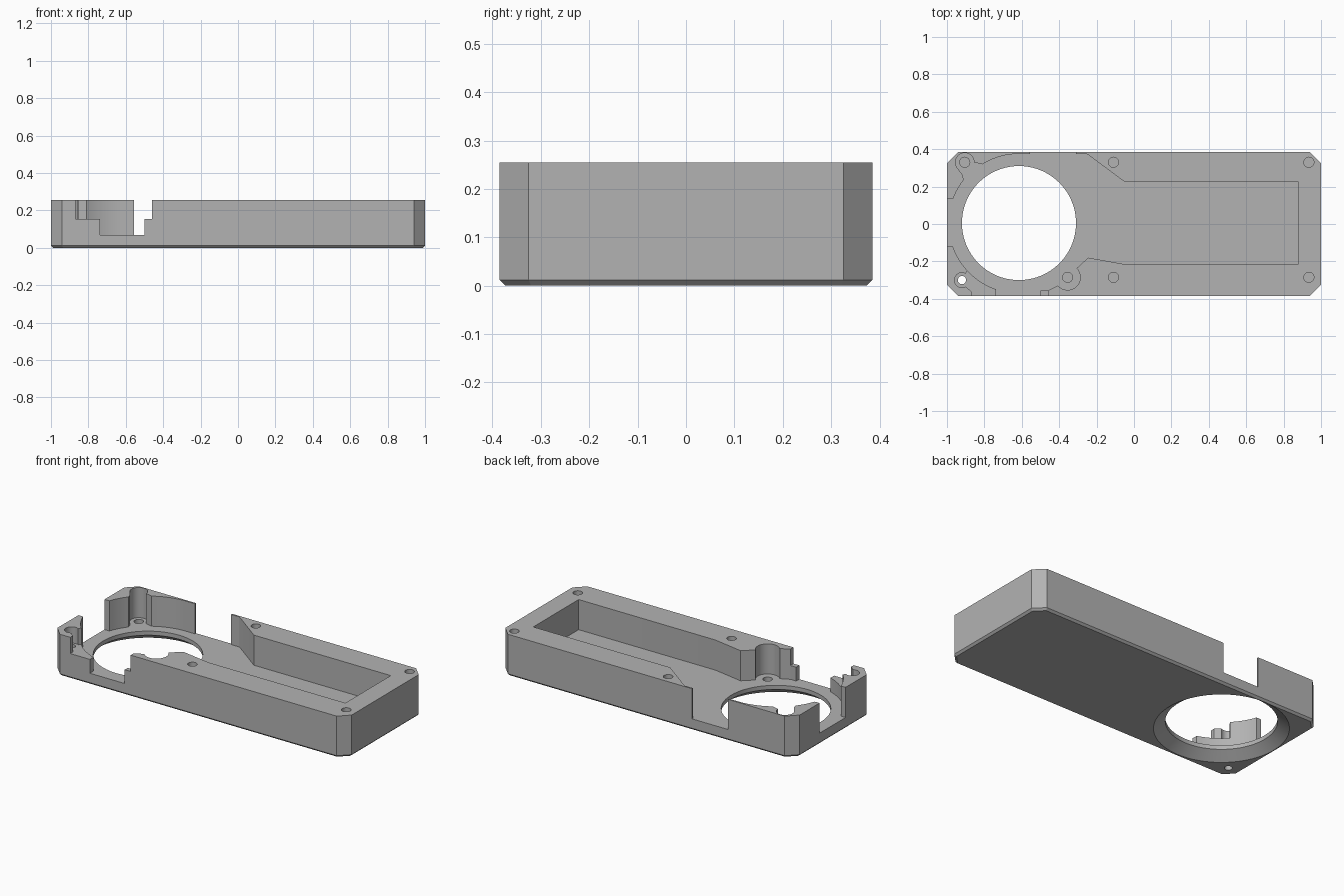
import bpy, bmesh
from math import cos, sin, radians

old = bpy.data.objects.get("Cube")
if old:
    bpy.data.objects.remove(old, do_unlink=True)

TOP, FLOOR, LEDGE = 0.255, 0.07, 0.155
RING = (-0.615, 0.005)          # centre of the round opening

grey = bpy.data.materials.new("mid_grey")
grey.use_nodes = True
grey.diffuse_color = (0.45, 0.45, 0.45, 1)
grey.node_tree.nodes["Principled BSDF"].inputs["Base Color"].default_value = grey.diffuse_color


def arc(centre, r, a0, a1, n=16):
    """Points along an arc, angles in degrees."""
    steps = [radians(a0 + (a1 - a0) * i / n) for i in range(n + 1)]
    return [(centre[0] + r * cos(a), centre[1] + r * sin(a)) for a in steps]


def circle(centre, r, n=32):
    return arc(centre, r, 0, 360, n)[:-1]


def loft(name, layers):
    """Solid through matching outlines, given as (z, points) from low to high."""
    bm = bmesh.new()
    rings = [[bm.verts.new((x, y, z)) for x, y in pts] for z, pts in layers]
    for low, high in zip(rings, rings[1:]):
        for i in range(len(low)):
            j = (i + 1) % len(low)
            bm.faces.new((low[i], low[j], high[j], high[i]))
    bm.faces.new(rings[0][::-1])
    bm.faces.new(rings[-1])
    bmesh.ops.recalc_face_normals(bm, faces=bm.faces)
    mesh = bpy.data.meshes.new(name)
    bm.to_mesh(mesh)
    bm.free()
    mesh.materials.append(grey)
    obj = bpy.data.objects.new(name, mesh)
    bpy.context.collection.objects.link(obj)
    return obj


def prism(name, pts, z0, z1):
    return loft(name, [(z0, pts), (z1, pts)])


def cut(body, cutter):
    mod = body.modifiers.new("cut", 'BOOLEAN')
    mod.operation, mod.solver, mod.object = 'DIFFERENCE', 'EXACT', cutter
    bpy.context.view_layer.objects.active = body
    bpy.ops.object.modifier_apply(modifier=mod.name)
    bpy.data.objects.remove(cutter, do_unlink=True)


def octagon(x, y, c):
    """Rectangle with clipped corners."""
    return [(x - c, -y), (x, c - y), (x, y - c), (x - c, y),
            (c - x, y), (-x, y - c), (-x, c - y), (c - x, -y)]


# Outer block with clipped corners and a small bevel round the underside
outer = octagon(1, 0.385, 0.06)
body = loft("housing_shell", [(0, octagon(0.988, 0.373, 0.053)), (0.012, outer), (TOP, outer)])

# Main cavity: front notch, screw relief, long pocket, rear gap, corner relief, side gap
cavity = [(-0.735, -0.5), (-0.5, -0.5), (-0.5, -0.355), (-0.46, -0.355)]
cavity += arc((-0.355, -0.285), 0.068, 220, 405)
cavity += [(-0.245, -0.18), (-0.05, -0.215), (0.88, -0.215), (0.88, 0.225), (-0.05, 0.225),
           (-0.245, 0.37), (-0.255, 0.375), (-0.31, 0.375), (-0.31, 0.5), (-0.555, 0.5), (-0.555, 0.375)]
cavity += arc(RING, 0.37, 92, 122, 10)
cavity += arc((-0.905, 0.33), 0.05, 0, 215)
cavity += [(-0.918, 0.265)] + arc(RING, 0.375, 142, 160, 6)
cavity += [(-1.1, 0.13), (-1.1, -0.12)] + arc(RING, 0.375, 199.5, 251, 16)
cut(body, prism("cavity_cutter", cavity, FLOOR, 0.4))

# Lower ledges on both sides of the front notch
corner_hole = (-0.92, -0.3)
ledge = arc(corner_hole, 0.04, 60, 300)
ledge += [(-0.87, -0.36), (-0.87, -0.5), (-0.7, -0.5), (-0.7, -0.25), (-0.88, -0.235)]
cut(body, prism("corner_ledge_cutter", ledge, LEDGE, 0.4))
step = [(-0.53, -0.5), (-0.46, -0.5), (-0.46, -0.34), (-0.53, -0.34)]
cut(body, prism("step_ledge_cutter", step, LEDGE, 0.4))

# Round opening, flared on the underside
flare, bore = circle(RING, 0.376, 96), circle(RING, 0.305, 96)
cut(body, loft("opening_cutter", [(-0.005, flare), (0.045, bore), (0.12, bore)]))

# Screw holes: blind in the rim and floor, one straight through the corner
for x, y, bottom in [(0.935, 0.33, 0.1), (0.935, -0.285, 0.1), (-0.11, 0.33, 0.1),
                     (-0.11, -0.285, 0.1), (-0.905, 0.33, 0.03), (-0.355, -0.285, 0.03)]:
    cut(body, prism("screw_hole_cutter", circle((x, y), 0.027), bottom, 0.4))
cut(body, prism("through_hole_cutter", circle(corner_hole, 0.022), -0.1, 0.4))

# Smooth curved walls, crisp edges
bpy.ops.object.select_all(action='DESELECT')
body.select_set(True)
bpy.context.view_layer.objects.active = body
bpy.ops.object.shade_smooth_by_angle(angle=radians(25))
